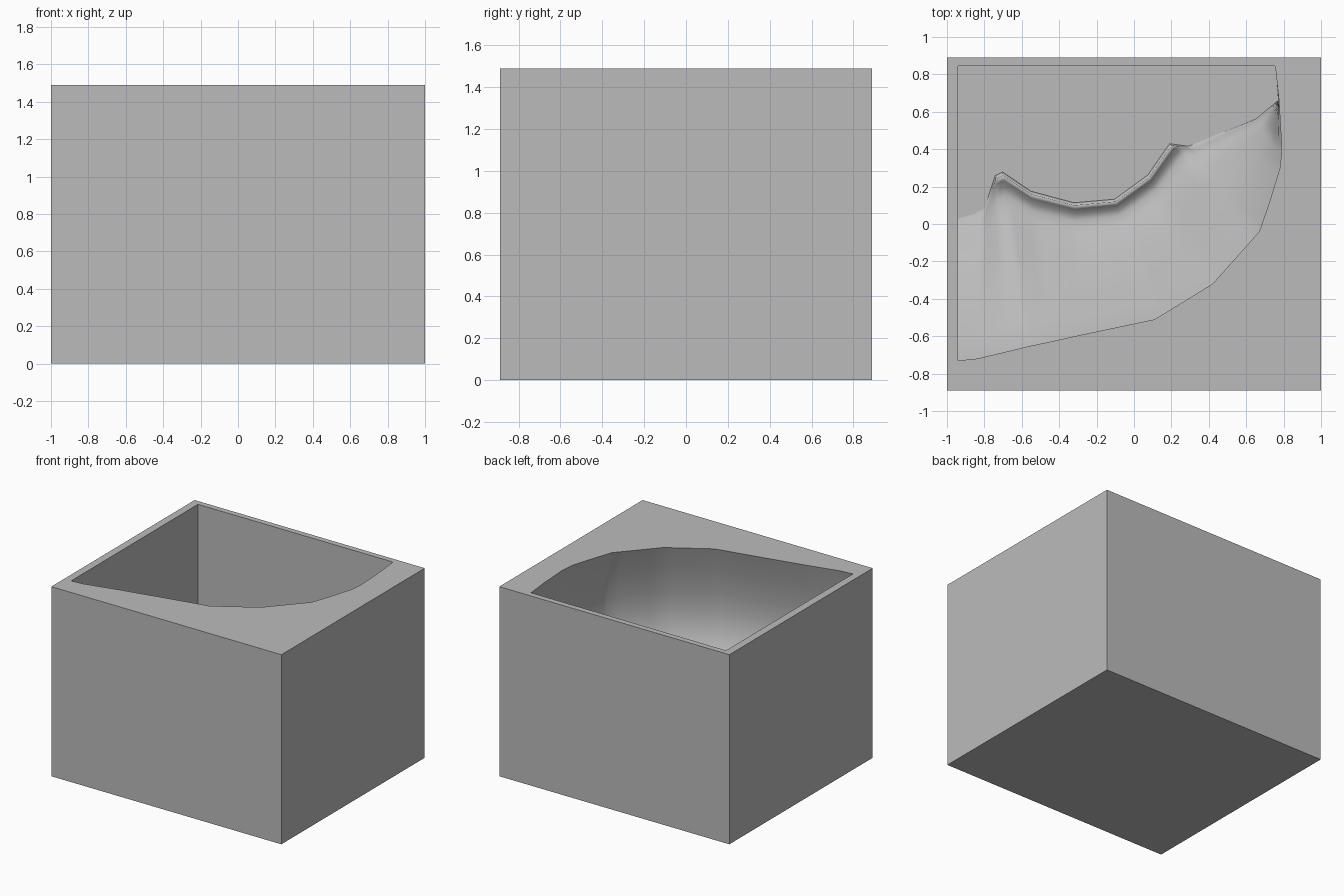
import bpy, bmesh, math
from mathutils import Vector

if "Cube" in bpy.data.objects:
    bpy.data.objects.remove(bpy.data.objects["Cube"])

H, FLOOR = 1.49, 0.05
XL, YB = -0.94, 0.845            # inner faces of the left and back walls
C = Vector((-0.32, 0.65))        # centre of the round pad

mat = bpy.data.materials.new("grey")
mat.diffuse_color = (0.5, 0.5, 0.5, 1)
mat.use_nodes = True
mat.node_tree.nodes["Principled BSDF"].inputs["Base Color"].default_value = mat.diffuse_color

def finish(name, bm, smooth=False):
    me = bpy.data.meshes.new(name)
    bm.to_mesh(me)
    bm.free()
    ob = bpy.data.objects.new(name, me)
    bpy.context.collection.objects.link(ob)
    me.materials.append(mat)
    for p in me.polygons:
        p.use_smooth = smooth
    return ob

# matching points on the opening's rim and on the foot of the bowl
rim = [(-.94, -.73), (-.84, -.72), (-.65, -.675), (-.57, -.655), (-.45, -.63), (-.27, -.59),
       (.11, -.51), (.42, -.32), (.67, -.04), (.725, .12), (.78, .3), (.79, .4), (.775, .66), (.755, YB)]
foot = [(-.94, .03), (-.8, .07), (-.74, .24), (-.7, .26), (-.55, .16), (-.32, .1),
        (-.1, .12), (.08, .25), (.2, .42), (.3, .41), (.5, .5), (.65, .56), (.77, .66), (.76, YB)]

# outer box: sides, bottom and a top with the opening
bm = bmesh.new()
corners = [(-1, -.89), (1, -.89), (1, .89), (-1, .89)]
lo = [bm.verts.new((x, y, 0)) for x, y in corners]
hi = [bm.verts.new((x, y, H)) for x, y in corners]
bm.faces.new(lo[::-1])
for i in range(4):
    j = (i + 1) % 4
    bm.faces.new((lo[i], lo[j], hi[j], hi[i]))
hole = [bm.verts.new((x, y, H)) for x, y in rim + [(XL, YB)]]
edges = [bm.edges.get((hi[i], hi[(i + 1) % 4])) for i in range(4)]
edges += [bm.edges.new((hole[i], hole[(i + 1) % len(hole)])) for i in range(len(hole))]
bmesh.ops.triangle_fill(bm, use_beauty=True, edges=edges, normal=(0, 0, 1))
finish("box_shell", bm)

# flat inner back wall, left wall and floor
bm = bmesh.new()
def quad(*pts):
    bm.faces.new([bm.verts.new(p) for p in pts])
quad((XL, YB, FLOOR), (.85, YB, FLOOR), (.85, YB, H), (XL, YB, H))
quad((XL, -.8, FLOOR), (XL, YB, FLOOR), (XL, YB, H), (XL, -.8, H))
quad((XL, -.8, FLOOR), (.85, -.8, FLOOR), (.85, YB, FLOOR), (XL, YB, FLOOR))
finish("inner_walls", bm)

# bowl: profile rows of (share of way to foot, outward bulge, height)
profile = [(0, 0, H), (0, .06, 1.3), (0, .1, 1.1), (0, .11, .95), (0, .09, .8), (.03, .04, .66),
           (.15, 0, .54), (.3, 0, .42), (.45, 0, .32), (.58, 0, .24), (.7, 0, .17), (.8, 0, .13),
           (.88, 0, .11), (.93, 0, .12), (.97, 0, .15), (1, 0, .17), (1.02, 0, FLOOR)]
N = 5
bm = bmesh.new()
rows = []
for k in range((len(rim) - 1) * N + 1):
    i = min(k // N, len(rim) - 2)
    f = k / N - i
    r = Vector(rim[i]).lerp(Vector(rim[i + 1]), f)
    q = Vector(foot[i]).lerp(Vector(foot[i + 1]), f)
    out = (r - C).normalized()
    lip = math.exp(-(max(0, (q - C).length - .56) / .06) ** 2)   # raised lip next to the pad
    row = []
    for s, b, z in profile:
        p = r.lerp(q, s) + out * b
        if s > .85:
            flat = FLOOR + (1 - min(s, 1)) * .5
            z = flat + (z - flat) * lip
        row.append(bm.verts.new((max(p.x, XL), min(p.y, YB), z)))
    rows.append(row)
for a, b in zip(rows, rows[1:]):
    for i in range(len(profile) - 1):
        bm.faces.new((a[i], b[i], b[i + 1], a[i + 1]))
bmesh.ops.reverse_faces(bm, faces=bm.faces)
bm.normal_update()
if sum(f.normal.z for f in bm.faces) < 0:
    bmesh.ops.reverse_faces(bm, faces=bm.faces)
finish("bowl_slope", bm, True)

# round pad on the floor, trimmed by the back wall
bm = bmesh.new()
n = 64
ring = [bm.verts.new((C.x + .49 * math.cos(2 * math.pi * i / n),
                      min(YB, C.y + .49 * math.sin(2 * math.pi * i / n)), FLOOR + .003)) for i in range(n)]
bm.faces.new(ring)
finish("round_pad", bm)
